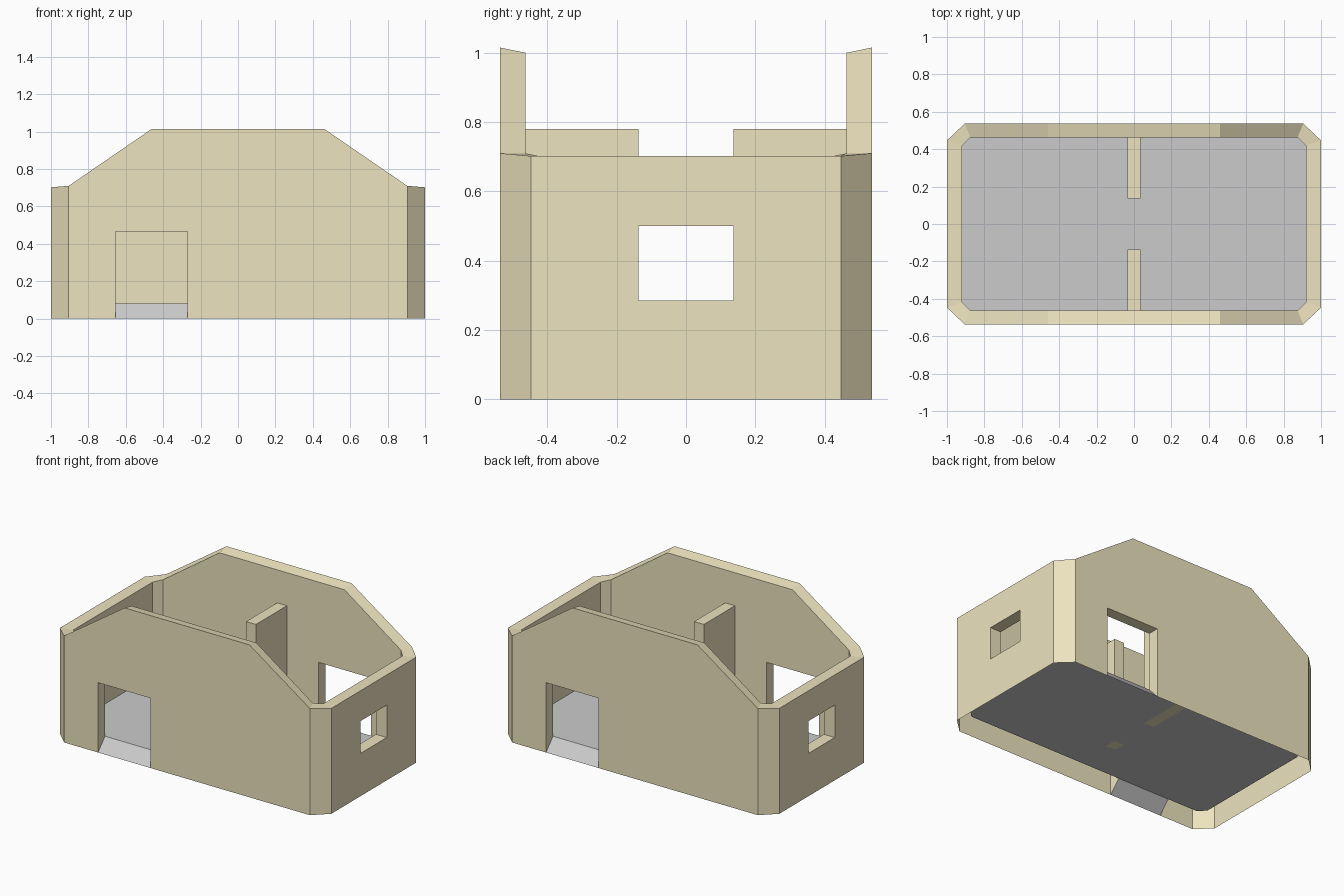
import bpy, bmesh

if "Cube" in bpy.data.objects:
    bpy.data.objects.remove(bpy.data.objects["Cube"])

FLOOR = 0.08
OUT_Y, IN_Y = 0.537, 0.463
DOOR = (0.27, 0.655, 0.465)   # inner x, outer x, top z

tan = bpy.data.materials.new("tan_wall")
tan.diffuse_color = (0.85, 0.77, 0.52, 1)
tan.use_nodes = True
tan.node_tree.nodes["Principled BSDF"].inputs["Base Color"].default_value = tan.diffuse_color


def make_object(name, bm, mat=None):
    mesh = bpy.data.meshes.new(name)
    bm.to_mesh(mesh)
    bm.free()
    if mat:
        mesh.materials.append(mat)
    ob = bpy.data.objects.new(name, mesh)
    bpy.context.collection.objects.link(ob)
    return ob


def box(name, lo, hi, mat=None):
    bm = bmesh.new()
    bmesh.ops.create_cube(bm, size=1)
    for v in bm.verts:
        v.co = [lo[i] + (v.co[i] + 0.5) * (hi[i] - lo[i]) for i in range(3)]
    return make_object(name, bm, mat)


def ring(quarter):
    """Mirror three corner points into a closed 12-point loop."""
    a = list(quarter)
    b = [(-x, y, z) for x, y, z in reversed(a)]
    return a + b + [(-x, -y, z) for x, y, z in a + b]


# Wall shell: chamfered outline with a gabled top on front and back
outer = ring([(1, 0.447, 0.702), (0.905, OUT_Y, 0.71), (0.46, OUT_Y, 1.015)])
inner = ring([(0.92, 0.417, 0.70), (0.875, IN_Y, 0.71), (0.46, IN_Y, 1.0)])
bm = bmesh.new()
loops = [[bm.verts.new(p) for p in pts] for pts in (
    [(x, y, 0) for x, y, z in outer], outer,
    inner, [(x, y, FLOOR) for x, y, z in inner])]
for k in range(4):
    lo, hi = loops[k], loops[(k + 1) % 4]
    for i in range(12):
        j = (i + 1) % 12
        bm.faces.new((lo[i], lo[j], hi[j], hi[i]))
bmesh.ops.recalc_face_normals(bm, faces=bm.faces)
walls = make_object("walls", bm, tan)

# Cut doorways (front left, back right) and side windows
cutters = []
for s in (-1, 1):
    xs = sorted((s * DOOR[0], s * DOOR[1]))
    ys = sorted((s * 0.3, s * 0.8))
    cutters.append(box("door_cutter", (xs[0], ys[0], -0.2), (xs[1], ys[1], DOOR[2]), tan))
    ws = sorted((s * 0.8, s * 1.2))
    cutters.append(box("window_cutter", (ws[0], -0.137, 0.285), (ws[1], 0.137, 0.5), tan))
for c in cutters:
    c.hide_render = True
    m = walls.modifiers.new("cut", 'BOOLEAN')
    m.operation, m.solver, m.object = 'DIFFERENCE', 'EXACT', c
bpy.context.view_layer.update()
deps = bpy.context.evaluated_depsgraph_get()
cut = bpy.data.meshes.new_from_object(walls.evaluated_get(deps))
walls.modifiers.clear()
walls.data = cut
for c in cutters:
    bpy.data.objects.remove(c)

# The shell is open underneath
bm = bmesh.new()
bm.from_mesh(cut)
bm.normal_update()
under = [f for f in bm.faces if f.normal.z < -0.3 and f.calc_center_median().z < 0.1]
bmesh.ops.delete(bm, geom=under, context='FACES')
bm.to_mesh(cut)
bm.free()

# Floor sheet with a short ramp in each doorway
bm = bmesh.new()
bm.faces.new([bm.verts.new((x, y, FLOOR)) for x, y, z in inner])
for s in (-1, 1):
    bm.faces.new([bm.verts.new((s * x, s * y, z)) for x, y, z in (
        (DOOR[0], OUT_Y, 0), (DOOR[1], OUT_Y, 0),
        (DOOR[1], IN_Y, FLOOR), (DOOR[0], IN_Y, FLOOR))])
for f in bm.faces:
    f.normal_update()
    if f.normal.z < 0:
        f.normal_flip()
make_object("floor", bm)

# Divider stubs either side of the central passage
for name, s in (("front_divider", -1), ("back_divider", 1)):
    y0, y1 = sorted((s * 0.137, s * IN_Y))
    box(name, (-0.036, y0, FLOOR), (0.036, y1, 0.78), tan)
